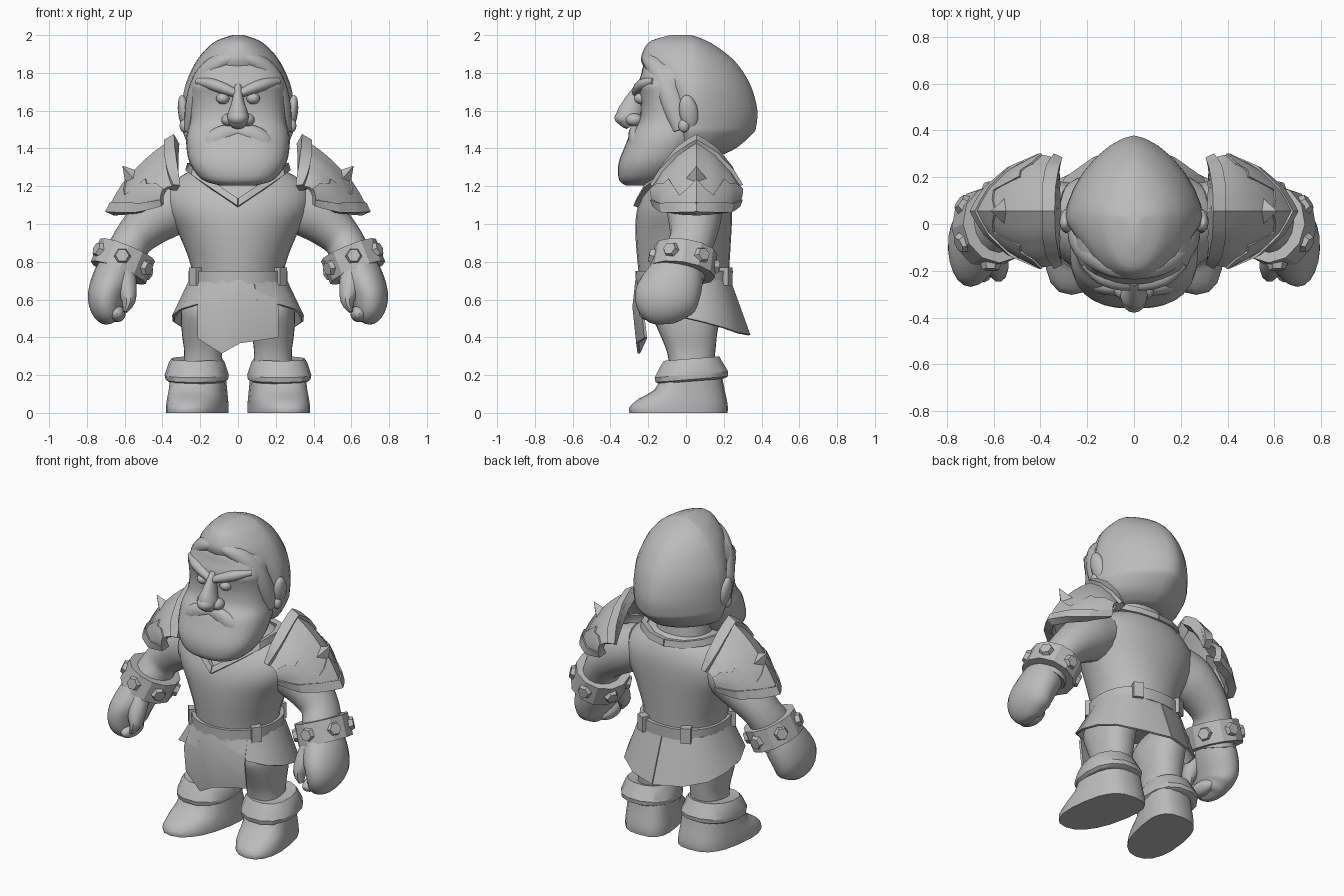
import bpy, bmesh, math
from mathutils import Vector, Matrix

if "Cube" in bpy.data.objects:
    bpy.data.objects.remove(bpy.data.objects["Cube"])

stone = bpy.data.materials.new("stone_grey")
stone.diffuse_color = (0.5, 0.5, 0.5, 1)
stone.use_nodes = True
stone.node_tree.nodes["Principled BSDF"].inputs["Base Color"].default_value = stone.diffuse_color


def make(name, verts, faces, mirror=False, thick=0, angle=40, offset=1):
    """Build one object; parts on the +x side may be mirrored."""
    me = bpy.data.meshes.new(name)
    me.from_pydata([tuple(v) for v in verts], [], faces)
    bm = bmesh.new()
    bm.from_mesh(me)
    bmesh.ops.remove_doubles(bm, verts=bm.verts, dist=0.0002)
    bmesh.ops.recalc_face_normals(bm, faces=bm.faces)
    bm.to_mesh(me)
    bm.free()
    ob = bpy.data.objects.new(name, me)
    bpy.context.collection.objects.link(ob)
    me.materials.append(stone)
    bpy.ops.object.select_all(action='DESELECT')
    ob.select_set(True)
    bpy.context.view_layer.objects.active = ob
    if thick:
        s = ob.modifiers.new("Thickness", 'SOLIDIFY')
        s.thickness, s.offset = thick, offset
        bpy.ops.object.modifier_apply(modifier=s.name)
    bpy.ops.object.shade_smooth_by_angle(angle=math.radians(angle))
    if mirror:
        ob.modifiers.new("Mirror", 'MIRROR').use_mirror_merge = False
    return ob


def smooth_rows(rows, sub):
    """Catmull-Rom interpolation between rows of numbers."""
    out = []
    for i in range(len(rows) - 1):
        p = [rows[max(0, min(len(rows) - 1, i + k))] for k in (-1, 0, 1, 2)]
        for j in range(sub):
            t = j / sub
            out.append([0.5 * (2 * b + (c - a) * t + (2 * a - 5 * b + 4 * c - d) * t * t
                               + (3 * b - a - 3 * c + d) * t ** 3) for a, b, c, d in zip(*p)])
    return out + [list(rows[-1])]


def skin(name, rings, caps=True, closed=True, **kw):
    n = len(rings[0])
    faces = [(i * n + j, i * n + (j + 1) % n, (i + 1) * n + (j + 1) % n, (i + 1) * n + j)
             for i in range(len(rings) - 1) for j in range(n if closed else n - 1)]
    if caps:
        faces += [tuple(range(n)), tuple(range((len(rings) - 1) * n, len(rings) * n))]
    return make(name, [v for r in rings for v in r], faces, **kw)


def loft(name, rows, cx=0, yc=0.0, nf=2.3, nb=2.3, sub=3, seg=28, tilt=0, splay=0, **kw):
    """Horizontal rings given as (z, half width, front y, back y)."""
    rings = []
    for z, w, yf, yb in smooth_rows(rows, sub):
        ring, mid = [], yc if yc is not None else (yf + yb) / 2
        for k in range(seg):
            a = 2 * math.pi * k / seg
            c, s = math.cos(a), math.sin(a)
            e = 2 / (nb if s > 0 else nf)
            reach = (yb - mid) if s > 0 else (yf - mid)
            y = mid + reach * abs(s) ** e
            ring.append((cx + w * math.copysign(abs(c) ** e, c) - splay * y, y, z + tilt * y))
        rings.append(ring)
    return skin(name, rings, **kw)


def tube(name, rows, sub=3, seg=16, **kw):
    """Rings across a path given as (x, y, z, radius across, radius in depth)."""
    rows = smooth_rows(rows, sub)
    pts = [Vector(r[:3]) for r in rows]
    rings = []
    for i, r in enumerate(rows):
        t = (pts[min(i + 1, len(pts) - 1)] - pts[max(i - 1, 0)]).normalized()
        u = Vector((0, 1, 0)).cross(t).normalized()
        v = t.cross(u)
        rings.append([pts[i] + u * r[3] * math.cos(2 * math.pi * k / seg)
                      + v * r[4] * math.sin(2 * math.pi * k / seg) for k in range(seg)])
    return skin(name, rings, **kw)


def blob(name, loc, size, rot=(0, 0, 0), seg=16, **kw):
    m = Matrix.Translation(loc)
    for ang, ax in zip(rot, "XYZ"):
        m = m @ Matrix.Rotation(math.radians(ang), 4, ax)
    rings = [[m @ Vector((size[0] * math.sin(p) * math.cos(a), size[1] * math.sin(p) * math.sin(a),
                          size[2] * math.cos(p))) for a in (2 * math.pi * k / seg for k in range(seg))]
             for p in (math.pi * (i + 0.02) / 10.04 for i in range(11))]
    return skin(name, rings, **kw)


def prism(name, base, direction, r0, r1, depth, seg, **kw):
    q = Vector(direction).normalized().to_track_quat('Z', 'Y')
    rings = [[Vector(base) + q @ Vector((r * math.cos(2 * math.pi * k / seg), r * math.sin(2 * math.pi * k / seg), h))
              for k in range(seg)] for r, h in ((r0, 0), (r1, depth))]
    return skin(name, rings, angle=20, **kw)


# Head, beard and hair
loft("face_and_beard", [(1.205, .10, -.32, -.17), (1.235, .19, -.355, -.08), (1.32, .255, -.358, .02),
     (1.42, .274, -.32, .08), (1.48, .27, -.295, .1), (1.54, .256, -.25, .1), (1.62, .25, -.24, .1),
     (1.69, .25, -.25, .1), (1.73, .25, -.258, .1), (1.79, .235, -.238, .1), (1.84, .20, -.225, .1),
     (1.88, .15, -.19, .1)], yc=None, nf=2.6)
loft("hair", [(1.365, .17, -.02, .19), (1.405, .25, -.04, .27), (1.48, .29, -.06, .355), (1.52, .295, -.07, .372),
     (1.6, .295, -.09, .378), (1.7, .287, -.13, .355), (1.78, .262, -.19, .318), (1.86, .222, -.237, .26),
     (1.92, .175, -.225, .19), (1.97, .115, -.185, .11), (2.0, .03, -.08, .03)],
     yc=.03, nf=2.0, nb=1.58, angle=50)
tube("hair_lock", [(.0, -.185, 1.885, .03, .05), (.08, -.175, 1.862, .045, .055), (.15, -.14, 1.81, .055, .06),
     (.2, -.10, 1.73, .055, .065), (.23, -.06, 1.62, .05, .065), (.25, -.02, 1.5, .035, .05)], mirror=True)
tube("nose_bridge", [(0, -.24, 1.73, .02, .025), (0, -.265, 1.68, .026, .04), (0, -.285, 1.62, .042, .06),
     (0, -.30, 1.565, .06, .07), (0, -.28, 1.525, .04, .04)])
blob("nose_tip", (0, -.317, 1.562), (.055, .062, .043))
blob("nostril", (.05, -.275, 1.552), (.038, .045, .034), mirror=True)
blob("eye", (.08, -.235, 1.665), (.036, .04, .031), mirror=True)
tube("brow", [(.01, -.25, 1.69, .022, .035), (.07, -.245, 1.715, .03, .037), (.14, -.22, 1.74, .032, .037),
     (.21, -.165, 1.755, .02, .025)], mirror=True)
tube("moustache", [(0, -.27, 1.488, .03, .025), (.07, -.27, 1.475, .05, .035), (.14, -.258, 1.425, .055, .04),
     (.2, -.235, 1.35, .02, .02)], mirror=True)
blob("ear", (.285, .015, 1.59), (.032, .05, .095), (10, 8, 0), mirror=True)
blob("ear_lobe", (.285, -.01, 1.52), (.024, .03, .035), mirror=True)
loft("neck", [(1.25, .17, -.10, .16), (1.42, .16, -.08, .14)], sub=1)

# Tunic body with its collar trim
loft("torso", [(.66, .245, -.24, .225), (.78, .25, -.255, .23), (.95, .315, -.268, .24), (1.07, .38, -.26, .245),
     (1.17, .38, -.22, .24), (1.255, .30, -.155, .21), (1.30, .20, -.07, .16)], nf=1.95, nb=2.1)
collar = [(0, -.25, 1.11), (.14, -.195, 1.205), (.235, -.11, 1.275), (.262, .02, 1.30), (.215, .14, 1.295),
          (.115, .20, 1.275), (0, .222, 1.268)]
skin("collar_trim", [[(x, y - .012, z - .02) for x, y, z in collar],
                     [(x * .96, y * .95 - .008, z + .02) for x, y, z in collar]],
     caps=False, closed=False, mirror=True, thick=.035, offset=0)

# Belt with loops
loft("belt", [(.682, .262, -.265, .245), (.752, .262, -.268, .248)], sub=1, nf=2.1, angle=30)
for name, pos, ang in (("front_belt_loop", (.222, -.138, .722), 50), ("back_belt_loop", (.15, .212, .722), -25)):
    m = Matrix.Translation(pos) @ Matrix.Rotation(math.radians(ang), 4, 'Z')
    skin(name, [[m @ Vector((x, y, z)) for x, y in ((-.03, -.025), (.03, -.025), (.03, .025), (-.03, .025))]
                for z in (-.048, .048)], mirror=True)

# Skirt wraps the sides and back, with a pointed tab in front
hem = [(.1, -.25, .585), (.2, -.22, .575), (.295, -.16, .545), (.338, -.05, .51), (.335, .08, .48),
       (.29, .19, .45), (.17, .275, .42), (0, .33, .41)]
waist = [(.08, -.24, .7), (.15, -.205, .7), (.21, -.14, .7), (.248, -.04, .7), (.248, .07, .7),
         (.215, .15, .7), (.14, .205, .7), (0, .225, .7)]
skin("skirt", [waist, [[(a + b) / 2 for a, b in zip(p, q)] for p, q in zip(waist, hem)], hem],
     caps=False, closed=False, mirror=True, thick=.012)
tab = [(-.21, .395), (-.085, .315), (.01, .37), (.21, .40)]
skin("front_tab", [[(x * .9, -.255 + x * x * 2, .7) for x, z in tab],
                   [(x, -.27 + x * x * 1.0, .56) for x, z in tab],
                   [(x, -.25 + x * x, z) for x, z in tab]], caps=False, closed=False, thick=.014)

# Legs, boots and boot cuffs
loft("leg", [(.2, .11, -.08, .14), (.32, .10, -.1, .155), (.42, .112, -.14, .165), (.54, .115, -.185, .185),
     (.62, .08, -.15, .15), (.68, .03, -.1, .1)], cx=.185, yc=.01, mirror=True)
loft("boot", [(0, .155, -.30, .22), (.03, .155, -.30, .222), (.075, .152, -.25, .215), (.12, .148, -.17, .205),
     (.2, .142, -.12, .19)], cx=.215, yc=0, nf=2.3, nb=2.8, sub=2, seg=20, splay=.17, mirror=True)
loft("boot_cuff", [(.165, .15, -.145, .205), (.175, .166, -.165, .225), (.2, .17, -.17, .228),
     (.265, .148, -.135, .19), (.285, .135, -.12, .18), (.28, .11, -.09, .155)], cx=.22, yc=.03, sub=1,
     seg=14, tilt=.08, splay=.05, angle=28, mirror=True)

# Arms, mitten hands and thumbs
tube("arm", [(.27, .045, 1.12, .13, .13), (.38, .045, 1.07, .145, .145), (.48, .045, .995, .125, .135),
     (.56, .03, .91, .105, .12), (.6, -.01, .82, .11, .13), (.63, -.04, .74, .11, .145)], mirror=True)
tube("hand", [(.625, -.03, .79, .10, .125), (.66, -.06, .71, .11, .155), (.693, -.1, .62, .103, .17),
     (.693, -.125, .55, .086, .147), (.672, -.135, .495, .055, .09), (.665, -.135, .48, .02, .03)],
     seg=20, mirror=True)
blob("curled_fingers", (.64, -.15, .525), (.045, .10, .045), (0, 30, 0), mirror=True)
tube("thumb", [(.61, -.13, .73, .07, .06), (.59, -.175, .66, .055, .055), (.58, -.205, .59, .036, .045),
     (.598, -.215, .535, .012, .02)], seg=10, mirror=True)

# Bracers with hexagonal studs
top, bottom = Vector((.585, 0, .862)), Vector((.634, -.02, .742))
tube("bracer", [(*top, .125, .14), (*top, .157, .168), (*bottom, .157, .175), (*bottom, .12, .14)],
     sub=1, seg=12, angle=25, mirror=True)
axis = (bottom - top).normalized()
side = Vector((0, 1, 0)).cross(axis).normalized()
depth_dir = axis.cross(side)
for k in range(6):
    a = math.radians(25 + 60 * k)
    d = side * math.cos(a) + depth_dir * math.sin(a)
    p = (top + bottom) / 2 + side * math.cos(a) * .138 + depth_dir * math.sin(a) * .152
    prism("bracer_stud", p, d, .048, .035, .036, 6, mirror=True)

# Shoulder guards: gothic shell between a lower rim curve and an inner arch
RIM = [(.68, 0, 1.055), (.625, .085, 1.055), (.53, .165, 1.06), (.40, .21, 1.10)]
ARCH = [(.325, 0, 1.45), (.325, .09, 1.385), (.318, .165, 1.29), (.315, .205, 1.19)]
RIDGE_Y = .055


def guard_point(u, v):
    t = min(abs(u) * 3, 2.9999)
    i, f = int(t), t - int(t)
    sgn = 1 if u >= 0 else -1
    low, high = (Vector(c[i]).lerp(Vector(c[i + 1]), f) for c in (RIM, ARCH))
    p = low.lerp(high, v) + Vector((.6, .5 * abs(u), .7)) * .05 * 4 * v * (1 - v)
    return Vector((p.x, RIDGE_Y + sgn * p.y, p.z))


def guard_patch(name, us, v0, v1, thick, steps=4, angle=22):
    rows = [[guard_point(u, v0(u) + (v1(u) - v0(u)) * k / steps) for u in us] for k in range(steps + 1)]
    skin(name, rows, caps=False, closed=False, thick=thick, offset=0, angle=angle, mirror=True)


us = [k / 9 for k in range(-9, 10)]
guard_patch("shoulder_guard", us, lambda u: 0, lambda u: 1, .02, 8)
guard_patch("guard_lower_rim", us, lambda u: 0, lambda u: .09 + .08 * abs(u), .05, 1)
guard_patch("guard_inner_rim", us, lambda u: .89 - .1 * abs(u), lambda u: 1, .06, 1)
teeth = [-1, -.75, -.6, -.5, -.3, -.15, 0, .15, .3, .5, .6, .75, 1]
guard_patch("guard_toothed_trim", teeth, lambda u: .1,
            lambda u: {1: .5, .75: .55, .6: .45, .5: .5, .3: .2, .15: .26}.get(abs(u), .36), .036, 3)
prism("guard_spike", (.545, RIDGE_Y, 1.23), (.06, 0, .07), .062, .002, .10, 4, mirror=True)
